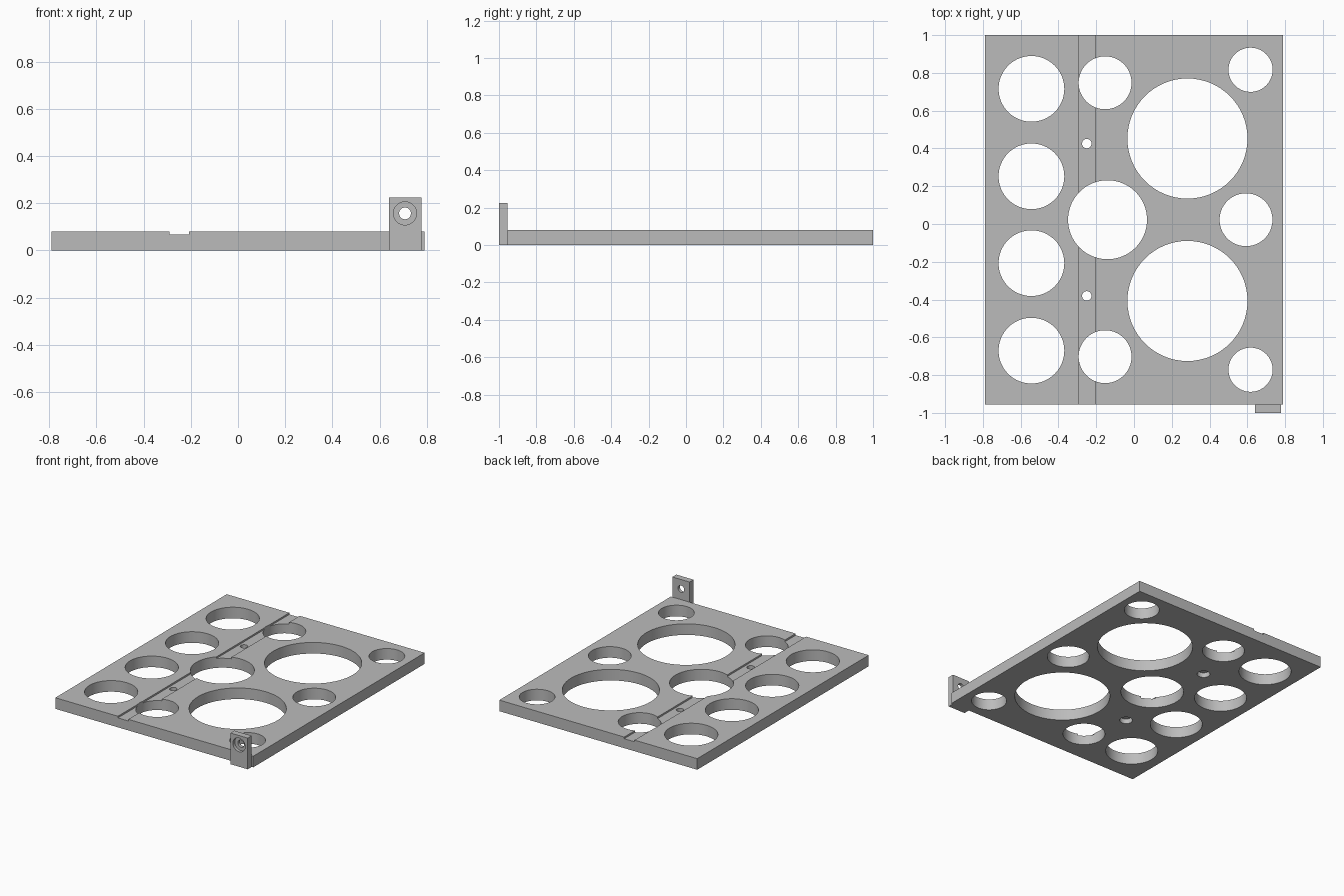
import bpy
import bmesh
from mathutils import Vector, Matrix

if "Cube" in bpy.data.objects:
    bpy.data.objects.remove(bpy.data.objects["Cube"], do_unlink=True)

grey = bpy.data.materials.new("plain grey")
grey.use_nodes = True
COLOUR = (0.5, 0.5, 0.5, 1)
grey.diffuse_color = COLOUR
grey.node_tree.nodes["Principled BSDF"].inputs["Base Color"].default_value = COLOUR


def finish(bm, name):
    bmesh.ops.recalc_face_normals(bm, faces=bm.faces)
    mesh = bpy.data.meshes.new(name)
    bm.to_mesh(mesh)
    bm.free()
    mesh.materials.append(grey)
    ob = bpy.data.objects.new(name, mesh)
    bpy.context.collection.objects.link(ob)
    return ob


def extrude_profile(name, profile, y0, y1):
    """Extrude an x-z outline along y."""
    bm = bmesh.new()
    face = bm.faces.new([bm.verts.new((x, y0, z)) for x, z in profile])
    ext = bmesh.ops.extrude_face_region(bm, geom=[face])["geom"]
    verts = [v for v in ext if isinstance(v, bmesh.types.BMVert)]
    bmesh.ops.translate(bm, verts=verts, vec=(0, y1 - y0, 0))
    return finish(bm, name)


def drill(target, centre, radius, depth, axis="Z"):
    """Cut a round hole; centre and depth describe the drilled cylinder."""
    bm = bmesh.new()
    turn = Matrix.Rotation(1.5707963, 4, "X") if axis == "Y" else Matrix()
    bmesh.ops.create_cone(bm, cap_ends=True, segments=64, radius1=radius,
                          radius2=radius, depth=depth,
                          matrix=Matrix.Translation(Vector(centre)) @ turn)
    cutter = finish(bm, "hole_cutter")
    cutter.hide_render = True
    mod = target.modifiers.new("hole", "BOOLEAN")
    mod.operation, mod.solver, mod.object = "DIFFERENCE", "EXACT", cutter
    bpy.context.view_layer.objects.active = target
    bpy.ops.object.modifier_apply(modifier=mod.name)
    bpy.data.objects.remove(cutter, do_unlink=True)


# Base plate with a shallow groove along its length
W, H, FRONT, BACK = 0.79, 0.08, -0.955, 1.0
GROOVE = 0.068
plate = extrude_profile("base_plate", [
    (-W, 0), (W, 0), (W, H), (-0.207, H), (-0.207, GROOVE),
    (-0.29, GROOVE), (-0.29, H), (-W, H)], FRONT, BACK)

# Round openings, mirrored about the middle of the plate: x, y offset, radius
mid = (FRONT + BACK) / 2
for x, offset, r in [(-0.543, 0.693, 0.174), (-0.543, 0.23, 0.174),
                     (-0.153, 0.725, 0.14), (0.283, 0.43, 0.318),
                     (0.617, 0.794, 0.117), (-0.25, 0.403, 0.025)]:
    for side in (-1, 1):
        drill(plate, (x, mid + side * offset, 0.04), r, 0.2)
for x, r in [(-0.14, 0.209), (0.593, 0.14)]:
    drill(plate, (x, mid, 0.04), r, 0.2)

# Screw head recesses on the underside
for side in (-1, 1):
    drill(plate, (-0.25, mid + side * 0.403, 0), 0.043, 0.07)

# Upright mounting tab with a counterbored hole
tab = extrude_profile("mounting_tab", [
    (0.64, 0), (0.778, 0), (0.778, 0.225), (0.64, 0.225)], -1.0, FRONT)
drill(tab, (0.708, -0.98, 0.157), 0.025, 0.2, "Y")
drill(tab, (0.708, -1.0, 0.157), 0.049, 0.045, "Y")

# Smooth hole walls, crisp rims
for ob in (plate, tab):
    bpy.ops.object.select_all(action="DESELECT")
    ob.select_set(True)
    bpy.context.view_layer.objects.active = ob
    bpy.ops.object.shade_smooth_by_angle(angle=0.5)
